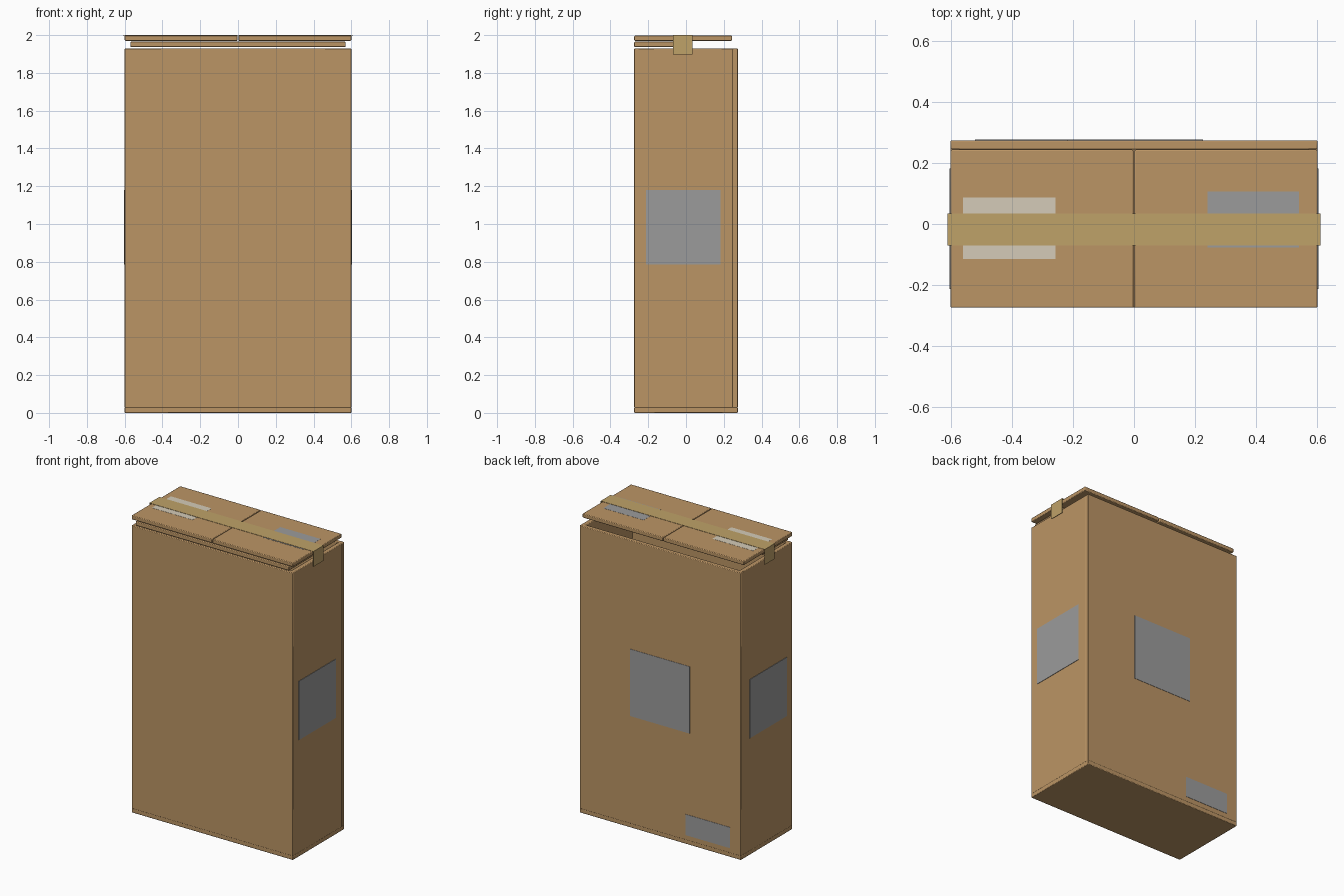
import bpy

if "Cube" in bpy.data.objects:
    bpy.data.objects.remove(bpy.data.objects["Cube"])

def material(name, rgb):
    m = bpy.data.materials.new(name)
    m.diffuse_color = (*rgb, 1)
    m.use_nodes = True
    m.node_tree.nodes["Principled BSDF"].inputs["Base Color"].default_value = m.diffuse_color
    return m

CARD = material("cardboard", (0.50, 0.30, 0.13))
TAPE = material("packing_tape", (0.52, 0.36, 0.14))
GREY = material("grey_label", (0.33, 0.33, 0.33))
PALE = material("pale_label", (0.66, 0.60, 0.48))

def block(name, x, y, z, mat, bevel=0.0):
    """Box spanning the given (min, max) ranges, optionally with rounded edges."""
    spans = (x, y, z)
    bpy.ops.mesh.primitive_cube_add(size=1, location=[(a + b) / 2 for a, b in spans])
    o = bpy.context.object
    o.name = name
    o.scale = [b - a for a, b in spans]
    bpy.ops.object.transform_apply(location=False, rotation=False, scale=True)
    o.data.materials.append(mat)
    if bevel:
        mod = o.modifiers.new("soft_edges", "BEVEL")
        mod.width = bevel
        mod.segments = 2
        bpy.ops.object.shade_smooth_by_angle()
    return o

W, D, H, T = 0.60, 0.274, 1.93, 0.03   # half width, half depth, wall height, card thickness
B = 0.004

# Hollow carton: floor and four walls
block("bottom_panel", (-W, W), (-D, D), (0, T), CARD, B)
block("front_wall", (-W, W), (-D, -D + T), (T - B, H), CARD, B)
block("back_wall", (-W, W), (D - T, D), (T - B, H), CARD, B)
for side, s in (("left", -1), ("right", 1)):
    block(side + "_wall", sorted((s * (W - T), s * W)),
          (-D + T - 2 * B, D - T + B), (T - B, H), CARD, B)

# Closing flaps: one inner front flap, two outer side flaps meeting at the middle
block("inner_front_flap", (-0.57, 0.57), (-D, 0.0), (1.937, 1.965), CARD, B)
block("left_outer_flap", (-W, -0.002), (-D, 0.243), (1.970, 1.997), CARD, B)
block("right_outer_flap", (0.002, W), (-D, 0.243), (1.970, 1.997), CARD, B)

# Tape strip across the top with ends folded down the sides
TY = (-0.070, 0.035)
block("tape_top", (-0.61, 0.61), TY, (1.9982, 2.0), TAPE)
for side, s in (("left", -1), ("right", 1)):
    block(side + "_tape_end", sorted((s * 0.608, s * 0.61)), TY, (1.897, 2.0), TAPE)
    # Square side labels
    block(side + "_side_label", sorted((s * 0.599, s * 0.603)),
          (-0.213, 0.182), (0.785, 1.18), GREY)

# Labels on the top and the back
block("pale_top_label", (-0.56, -0.257), (-0.115, 0.087), (1.996, 1.9978), PALE)
block("grey_top_label", (0.24, 0.54), (-0.077, 0.107), (1.996, 1.9978), GREY)
block("large_back_label", (-0.22, 0.225), (0.273, 0.276), (0.75, 1.20), GREY)
block("small_back_label", (-0.52, -0.19), (0.273, 0.276), (0.06, 0.20), GREY)
